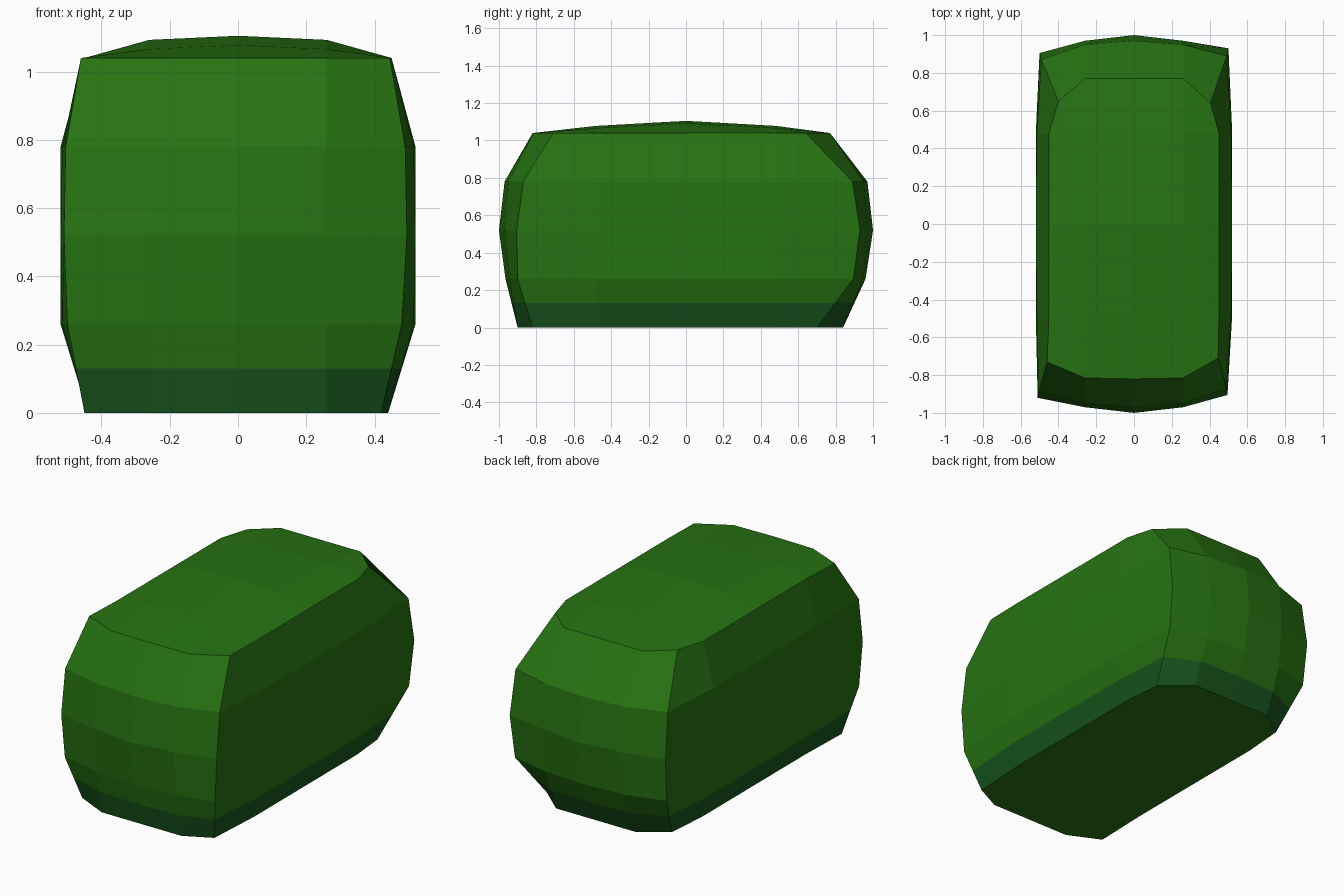
import bpy, bmesh

if "Cube" in bpy.data.objects:
    bpy.data.objects.remove(bpy.data.objects["Cube"])


def material(name, color):
    m = bpy.data.materials.new(name)
    m.diffuse_color = (*color, 1)
    m.use_nodes = True
    m.node_tree.nodes["Principled BSDF"].inputs["Base Color"].default_value = m.diffuse_color
    return m


# Level: z, front y (middle, quarter), back y (middle, quarter), side x (middle, quarter),
# then corners front-left, front-right, back-right, back-left
LEVELS = [
    (0.00, (-.90, -.90), (.84, .84), (.44, .44), (-.45, -.81), (.42, -.82), (.42, .70), (-.42, .73)),
    (0.26, (-.965, -.945), (.96, .945), (.52, .515), (-.50, -.90), (.48, -.90), (.49, .895), (-.49, .88)),
    (0.52, (-1.0, -.97), (1.0, .97), (.52, .52), (-.51, -.92), (.495, -.905), (.50, .93), (-.50, .905)),
    (0.78, (-.97, -.95), (.97, .95), (.52, .515), (-.505, -.89), (.49, -.87), (.49, .89), (-.49, .87)),
    (1.04, (-.82, -.815), (.77, .77), (.45, .45), (-.46, -.73), (.445, -.71), (.405, .64), (-.40, .65)),
]
QX, QY = 0.26, 0.48


def ring_points(level):
    z, (fm, fq), (bm_, bq), (sm, sq), fl, fr, br, bl = level
    pts = [fl, (-QX, fq), (0, fm), (QX, fq), fr, (sq, -QY), (sm, 0), (sq, QY),
           br, (QX, bq), (0, bm_), (-QX, bq), bl, (-sq, QY), (-sm, 0), (-sq, -QY)]
    return [(x, y, z) for x, y in pts]


rings = [ring_points(lv) for lv in LEVELS]
# Extra ring halfway up the lowest slope, where the dark base band ends
rings.insert(1, [tuple((a + b) / 2 for a, b in zip(p, q)) for p, q in zip(rings[0], rings[1])])

bm = bmesh.new()
loops = [[bm.verts.new(p) for p in r] for r in rings]

# Bulging walls
for k in range(len(loops) - 1):
    lo, hi = loops[k], loops[k + 1]
    for i in range(16):
        j = (i + 1) % 16
        f = bm.faces.new((lo[i], lo[j], hi[j], hi[i]))
        f.material_index = 1 if k == 0 else 0

# Flat underside
bm.faces.new(loops[0][::-1])

# Domed top: a 5 x 5 grid whose border is the upper ring
t = loops[-1]
grid = [t[0:5]]
for j, y in enumerate((-QY, 0, QY)):
    row = [t[15 - j]]
    for x in (-QX, 0, QX):
        z = 1.105 - (0.027 if y else 0) - (0.012 if x else 0)
        row.append(bm.verts.new((x, y, z)))
    grid.append(row + [t[5 + j]])
grid.append([t[12], t[11], t[10], t[9], t[8]])
for r in range(4):
    for c in range(4):
        bm.faces.new((grid[r][c], grid[r][c + 1], grid[r + 1][c + 1], grid[r + 1][c]))

bmesh.ops.recalc_face_normals(bm, faces=bm.faces[:])
mesh = bpy.data.meshes.new("hedge")
bm.to_mesh(mesh)
bm.free()
mesh.materials.append(material("leaf_green", (0.02, 0.17, 0.006)))
mesh.materials.append(material("base_green", (0.009, 0.09, 0.012)))
hedge = bpy.data.objects.new("hedge", mesh)
bpy.context.collection.objects.link(hedge)
